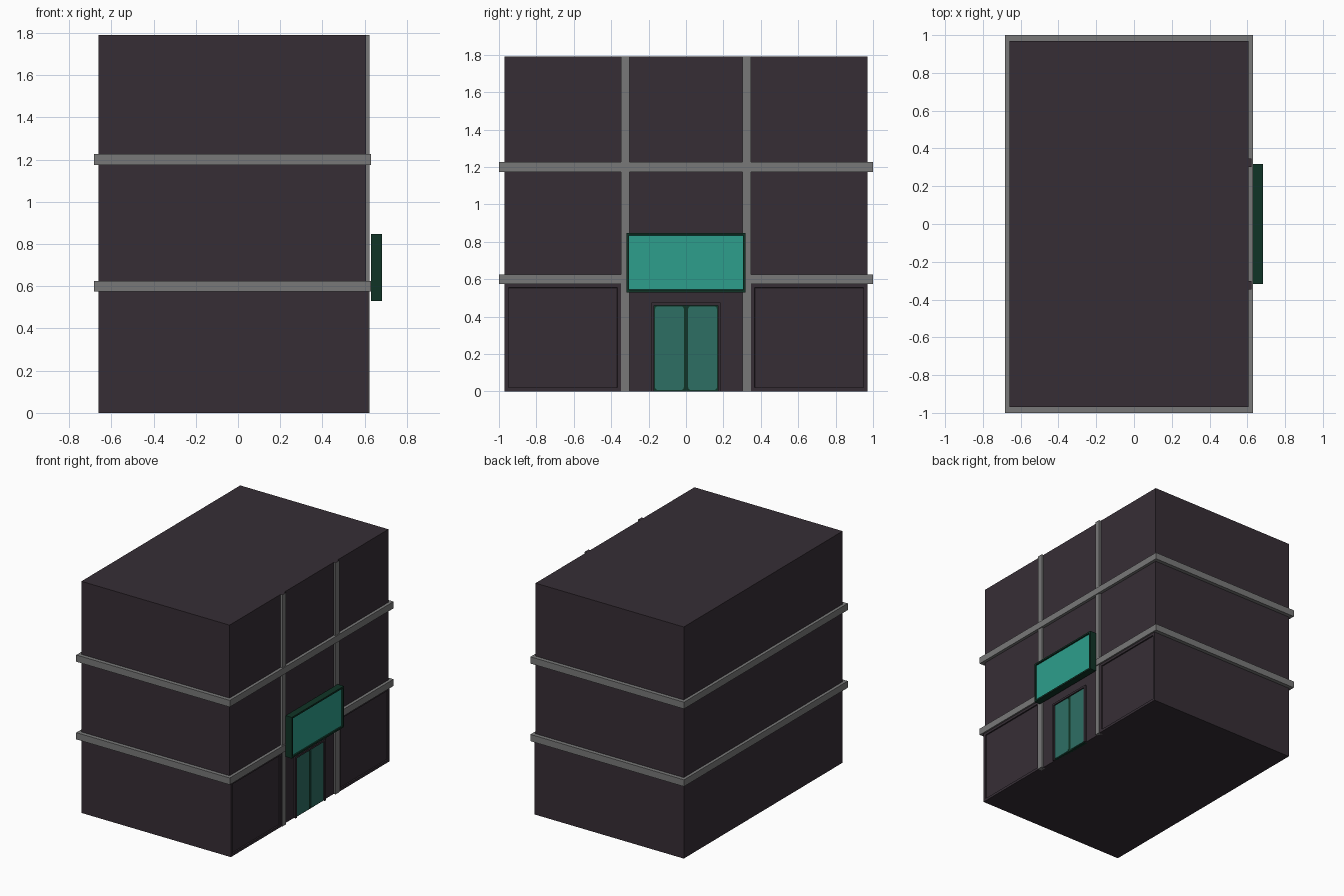
import bpy, bmesh

if "Cube" in bpy.data.objects:
    bpy.data.objects.remove(bpy.data.objects["Cube"])


def material(name, rgb):
    m = bpy.data.materials.new(name)
    m.diffuse_color = (*rgb, 1)
    m.use_nodes = True
    m.node_tree.nodes["Principled BSDF"].inputs["Base Color"].default_value = m.diffuse_color
    return m


WALL = material("dark plum wall", (0.037, 0.027, 0.036))
GREY = material("grey trim", (0.19, 0.19, 0.19))
GREEN = material("dark green frame", (0.005, 0.034, 0.019))
TEAL = material("teal sign", (0.026, 0.345, 0.265))
GLASS = material("muted teal glass", (0.027, 0.156, 0.127))


def box(name, x, y, z, mats, inset=0, depth=0, clip=0, top_mat=None):
    """Box from (min, max) ranges. inset sinks a panel into the +x face (second
    material), clip chamfers the corners seen from +x, top_mat recolours the top."""
    bm = bmesh.new()
    bmesh.ops.create_cube(bm, size=1)
    for v in bm.verts:
        v.co = [r[0] if c < 0 else r[1] for c, r in zip(v.co, (x, y, z))]
    bm.normal_update()
    if clip:
        edges = [e for e in bm.edges if abs(e.verts[0].co.x - e.verts[1].co.x) > 1e-5]
        bmesh.ops.bevel(bm, geom=edges, offset=clip, segments=2, profile=0.5,
                        affect='EDGES')
        bm.normal_update()
    if inset:
        front = [f for f in bm.faces if f.normal.x > 0.9]
        bmesh.ops.inset_region(bm, faces=front, thickness=inset)
        # second inset makes the vertical step down to the panel
        bmesh.ops.inset_region(bm, faces=front, thickness=0.002, depth=-depth)
        for f in front:
            f.material_index = len(mats) - 1
    mats = list(mats)
    if top_mat:
        mats.append(top_mat)
        for f in bm.faces:
            if f.normal.z > 0.9:
                f.material_index = len(mats) - 1
    mesh = bpy.data.meshes.new(name)
    bm.to_mesh(mesh)
    bm.free()
    for m in mats:
        mesh.materials.append(m)
    ob = bpy.data.objects.new(name, mesh)
    bpy.context.collection.objects.link(ob)
    return ob


# Main block
box("building_body", (-0.66, 0.607), (-0.97, 0.97), (0, 1.79), [WALL])

# Floor bands running all round
for i, z in enumerate((0.6, 1.2)):
    box(f"floor_band_{i + 1}", (-0.683, 0.63), (-1, 1), (z - 0.026, z + 0.026), [GREY])

for s, side in ((-1, "left"), (1, "right")):
    # Pilasters on the entrance side, dark on top
    box(f"pilaster_{side}", (0.59, 0.623), (s * 0.325 - 0.022, s * 0.325 + 0.022),
        (0, 1.79), [GREY], top_mat=WALL)
    # Framed ground floor wall panels
    y = sorted((s * 0.347, s * 0.97))
    box(f"ground_panel_{side}", (0.59, 0.618), y, (0, 0.575), [WALL],
        inset=0.028, depth=0.009)
    # Door leaves
    y = sorted((s * 0.012, s * 0.165))
    box(f"door_leaf_{side}", (0.605, 0.616), y, (0.008, 0.455), [GLASS], clip=0.012)

# Door surround and green door frame
for s, side in ((-1, "left"), (1, "right")):
    box(f"door_jamb_{side}", (0.59, 0.622), sorted((s * 0.17, s * 0.185)),
        (0, 0.475), [WALL])
box("door_lintel", (0.59, 0.622), (-0.17, 0.17), (0.46, 0.475), [WALL])
box("door_frame", (0.59, 0.612), (-0.17, 0.17), (0, 0.46), [GREEN])

# Sign above the door
box("sign_board", (0.63, 0.683), (-0.318, 0.318), (0.53, 0.848), [GREEN, TEAL],
    inset=0.018, depth=0.01)
